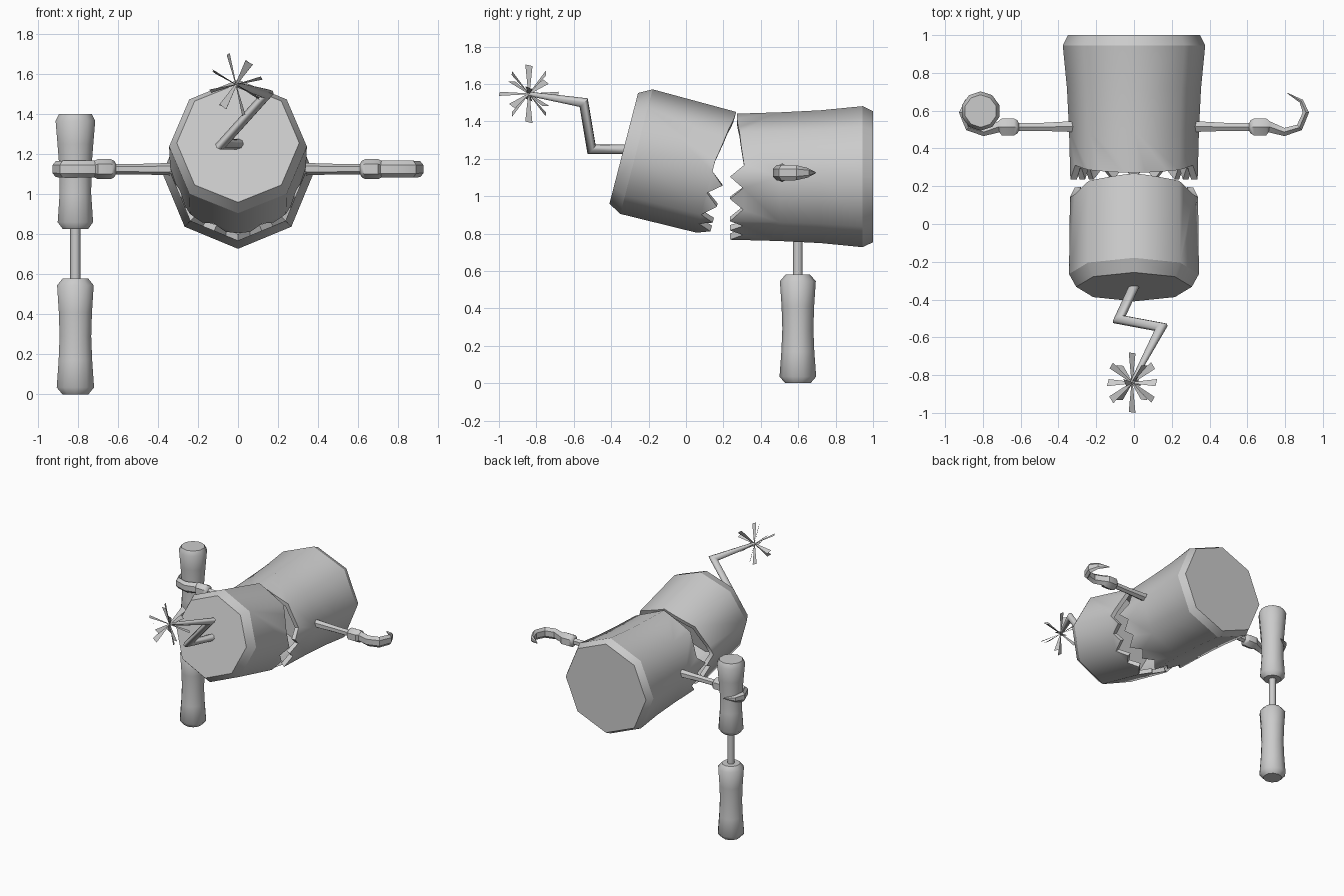
import bpy, bmesh
from math import sin, cos, pi, radians
from mathutils import Vector, Matrix, Euler

if "Cube" in bpy.data.objects:
    bpy.data.objects.remove(bpy.data.objects["Cube"])


def finish(name, bm, limit=0.6, sharp=()):
    """Shade smooth, keeping edges above the limit (and chosen ones) sharp."""
    bmesh.ops.recalc_face_normals(bm, faces=bm.faces[:])
    for f in bm.faces:
        f.smooth = True
    for e in bm.edges:
        if e in sharp or e.calc_face_angle(0) > limit:
            e.smooth = False
    me = bpy.data.meshes.new(name)
    bm.to_mesh(me)
    bm.free()
    ob = bpy.data.objects.new(name, me)
    bpy.context.collection.objects.link(ob)
    return ob


def loft(bm, rings):
    """Skin equal rings of points and cap both ends."""
    vs = [[bm.verts.new(p) for p in r] for r in rings]
    n = len(vs[0])
    for a, b in zip(vs, vs[1:]):
        for i in range(n):
            j = (i + 1) % n
            bm.faces.new((a[i], a[j], b[j], b[i]))
    bm.faces.new(vs[0])
    bm.faces.new(vs[-1])


def oct_point(k, r, t):
    """k-th of 32 points round an octagon that has a corner on top."""
    a = radians(90 + k * 11.25)
    r *= cos(pi / 8) / cos(radians((k % 4) * 11.25 - 22.5))
    return Vector((r * cos(a), t, r * sin(a)))


def shell(name, rings, rim_t, rim_r, floor_t, matrix):
    """Hollow octagonal casing with a closed end and a toothed rim."""
    bm = bmesh.new()
    vs = [[bm.verts.new(oct_point(4 * i, r, t)) for i in range(8)] for t, r in rings]
    outer = [bm.verts.new(oct_point(k, rim_r, rim_t(k))) for k in range(32)]
    inner = [bm.verts.new(oct_point(k, rim_r * 0.9, rim_t(k))) for k in range(32)]
    floor = [bm.verts.new(oct_point(4 * i, rim_r * 0.9, floor_t)) for i in range(8)]
    bm.faces.new(vs[0])
    bm.faces.new(floor)
    for i in range(8):
        j = (i + 1) % 8
        for a, b in zip(vs, vs[1:]):
            bm.faces.new((a[i], a[j], b[j], b[i]))
        for ring, rim in ((vs[-1], outer), (floor, inner)):
            bm.faces.new([ring[i], ring[j]] + [rim[(4 * i + m) % 32] for m in (4, 3, 2, 1, 0)])
    for k in range(32):
        m = (k + 1) % 32
        bm.faces.new((outer[k], outer[m], inner[m], inner[k]))
    hard = set()
    for ring in (vs[0], vs[1], outer, inner):
        for a, b in zip(ring, ring[1:] + ring[:1]):
            hard.add(bm.edges.get((a, b)))
    finish(name, bm, radians(55), hard).matrix_world = matrix


# Casing halves: smooth rim above, interlocking teeth on the lower half
def body_rim(k):
    s = sin(radians(90 + k * 11.25))
    if s > 0.05:
        return 0.272 + 0.048 * (1 - s)
    return 0.305 if k % 2 else 0.235


def head_rim(k):
    s = sin(radians(90 + k * 11.25))
    if s > 0.05:
        return 0.41 + 0.053 * s
    return 0.49 if k % 2 else 0.42


shell("rear_casing", [(1.0, 0.35), (0.945, 0.377), (0.72, 0.355), (0.5, 0.344)],
      body_rim, 0.337, 0.75, Matrix.Translation((0, 0, 1.104)))
shell("front_casing", [(-0.07, 0.306), (0, 0.344)], head_rim, 0.339, 0.1,
      Matrix.Translation((0, -0.265, 1.238)) @ Matrix.Rotation(radians(-14.5), 4, 'X'))

# Hooked arms: x, y, half thickness, half height
ARM = [(.30, .516, .034, .032), (.5, .514, .024, .026), (.61, .514, .024, .026),
       (.617, .514, .04, .04), (.635, .514, .052, .05), (.70, .514, .052, .05),
       (.717, .514, .033, .042), (.796, .487, .025, .042), (.876, .511, .022, .042),
       (.91, .59, .019, .04), (.886, .65, .013, .026), (.812, .693, .002, .003)]
for side, label in ((1, "right"), (-1, "left")):
    pts = [Vector((a[0], a[1], 1.125)) for a in ARM]
    rings = []
    for i, (_, _, hu, hv) in enumerate(ARM):
        t = Vector()
        if i:
            t += (pts[i] - pts[i - 1]).normalized()
        if i < len(ARM) - 1:
            t += (pts[i + 1] - pts[i]).normalized()
        u = Vector((0, 0, 1)).cross(t.normalized())
        ring = [pts[i] + u * hu * cos(q) + Vector((0, 0, hv * sin(q)))
                for q in (radians(30 + 60 * m) for m in range(6))]
        rings.append([Vector((side * p.x, p.y, p.z)) for p in ring])
    bm = bmesh.new()
    loft(bm, rings)
    finish(label + "_hook_arm", bm)


# Held stick: two waisted grips joined by a thin rod
def lathe(name, profile, n=10):
    bm = bmesh.new()
    loft(bm, [[Vector((-0.812 + r * cos(2 * pi * i / n + pi / 2),
                       0.598 + r * sin(2 * pi * i / n + pi / 2), z)) for i in range(n)]
              for r, z in profile])
    finish(name, bm, radians(50))


lathe("lower_grip", [(.068, 0), (.098, .035), (.088, .17), (.083, .29), (.087, .41),
                     (.096, .545), (.066, .58)])
lathe("stick_rod", [(.026, .56), (.026, .85)], 8)
lathe("upper_grip", [(.066, .825), (.093, .86), (.083, 1.0), (.084, 1.13), (.094, 1.25),
                     (.104, 1.365), (.086, 1.40)])

# Zigzag fuse, mitred at its bends
path = [Vector(p) for p in ((0.01, -.31, 1.25), (-.08, -.505, 1.25),
                            (.145, -.547, 1.50), (-.01, -.84, 1.547))]
dirs = [(b - a).normalized() for a, b in zip(path, path[1:])]
u = dirs[0].orthogonal().normalized()
v = dirs[0].cross(u)
rings = [[path[0] + 0.026 * (u * cos(i * pi / 4) + v * sin(i * pi / 4)) for i in range(8)]]
for i, d in enumerate(dirs):
    c = path[i + 1]
    m = d + dirs[i + 1] if i < 2 else d
    ring = [p + d * ((c - p).dot(m) / d.dot(m)) for p in rings[-1]]
    if i == 2:
        ring = [c + (p - c) * 0.45 for p in ring]
    rings.append(ring)
bm = bmesh.new()
loft(bm, rings)
finish("fuse", bm, radians(50))

# Spark: flat flared blades along the axes and the diagonals
bm = bmesh.new()
tilt = Euler((0, -0.25, 0)).to_matrix()
for x in (-1, 0, 1):
    for y in (-1, 0, 1):
        for z in (-1, 0, 1):
            count = abs(x) + abs(y) + abs(z)
            if count not in (1, 3):
                continue
            d = tilt @ Vector((x, y, z)).normalized()
            w = d.cross(Vector((0.5, 0.3, 0.8))).normalized()
            length = 0.13 if (count == 1 and x) else 0.155
            c = path[-1]
            bm.faces.new([bm.verts.new(p) for p in (
                c - w * 0.004, c + w * 0.004,
                c + d * length + w * 0.021, c + d * (length + 0.005) - w * 0.021)])
finish("spark", bm)
